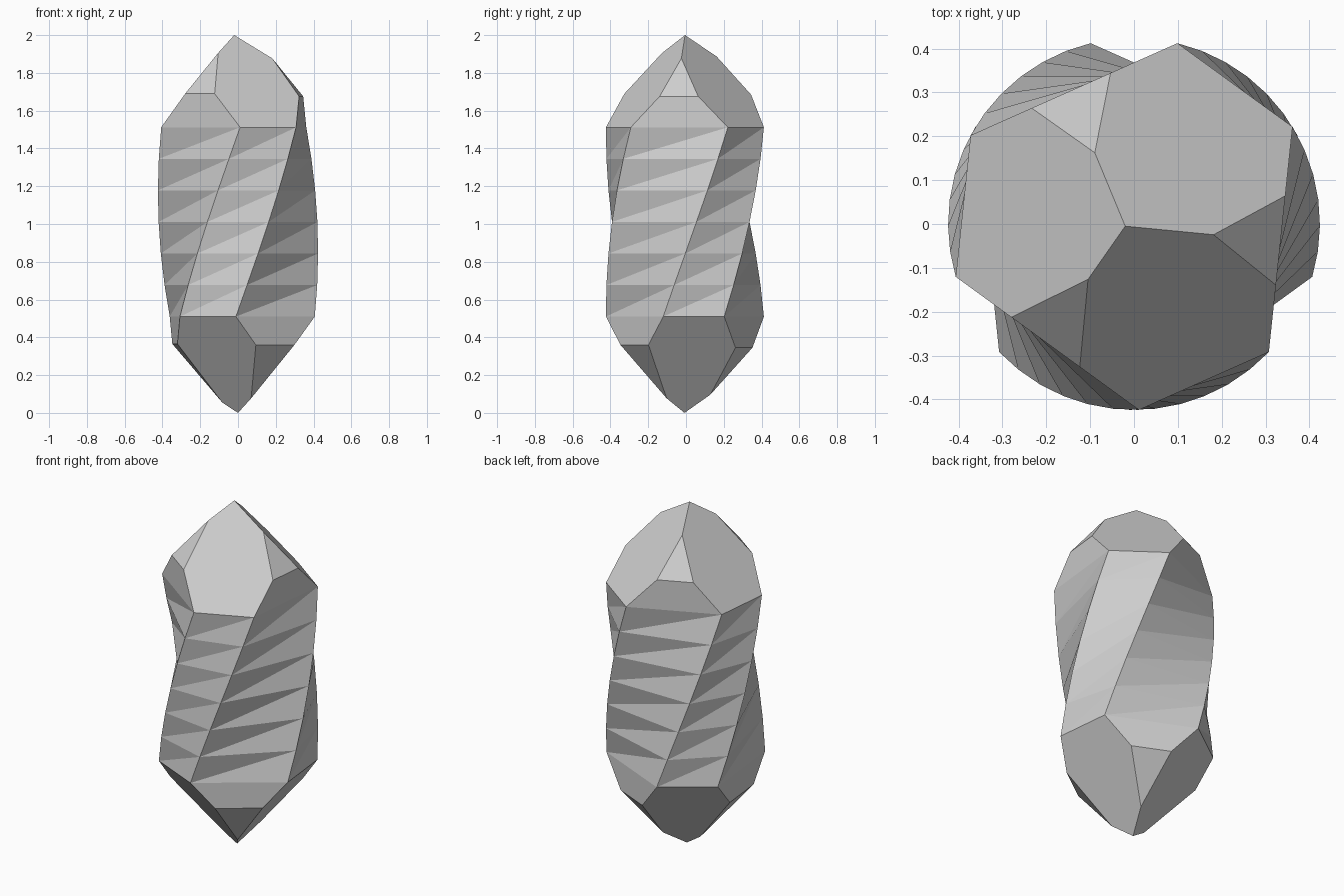
import bpy, bmesh, math
from itertools import combinations
from mathutils import Vector, Matrix

if "Cube" in bpy.data.objects:
    bpy.data.objects.remove(bpy.data.objects["Cube"])

R = 0.424                # corner radius of the six-sided section
HALF = math.radians(22.5)  # half angle of each narrow side
Z0, Z1, STEPS = 0.51, 1.512, 6
START, TWIST = 6.0, 48.0   # direction of first narrow side, total twist


def direction(deg):
    a = math.radians(deg)
    return Vector((math.cos(a), math.sin(a), 0))


def ring(t):
    pts = []
    for k in range(3):
        c = math.radians(START + TWIST * t + 120 * k)
        for a in (c - HALF, c + HALF):
            pts.append(Vector((R * math.cos(a), R * math.sin(a), Z0 + (Z1 - Z0) * t)))
    return pts


def tip(bm, base_deg, z, apex, minors, s):
    """Quartz-like point: three large facets, three small ones, s = up/down."""
    near, far = R * math.cos(HALF), R * math.cos(math.radians(60) - HALF)
    planes = [(Vector((0, 0, z)), Vector((0, 0, -s)))]
    for k in range(3):
        # large facet from the narrow side up to the apex
        d = direction(base_deg + 120 * k)
        p = d * near + Vector((0, 0, z))
        n = Vector((-d.y, d.x, 0)).cross(Vector(apex) - p)
        if n.dot(d) < 0:
            n.negate()
        planes.append((p, n.normalized()))
        # wide upright side and the small facet above it
        d = direction(base_deg + 60 + 120 * k)
        zb, slope = minors[k]
        planes.append((d * far, d))
        planes.append((d * far + Vector((0, 0, zb)), (d * slope + Vector((0, 0, s))).normalized()))
    pts = []
    for trio in combinations(planes, 3):
        m = Matrix([n for _, n in trio])
        if abs(m.determinant()) < 1e-4:
            continue
        x = m.inverted() @ Vector([p.dot(n) for p, n in trio])
        inside = all((x - p).dot(n) < 1e-4 for p, n in planes)
        if inside and all((x - q).length > 1e-3 for q in pts):
            pts.append(x)
    verts = [bm.verts.new(p) for p in pts]
    bmesh.ops.convex_hull(bm, input=verts)
    base = [f for f in bm.faces if all(abs(v.co.z - z) < 1e-3 for v in f.verts)]
    bmesh.ops.delete(bm, geom=base, context='FACES')


bm = bmesh.new()
# upper and lower points
tip(bm, START + TWIST, Z1, (-0.02, -0.005, 2.0),
    [(1.685, 1.33), (1.69, 1.25), (1.676, 1.31)], 1)
tip(bm, START, Z0, (0.0, -0.008, 0.0),
    [(0.345, 1.28), (0.365, 1.23), (0.36, 1.33)], -1)
bmesh.ops.dissolve_limit(bm, angle_limit=math.radians(1), verts=bm.verts[:], edges=bm.edges[:])

# twisted body
rings = [[bm.verts.new(p) for p in ring(i / STEPS)] for i in range(STEPS + 1)]
for lo, hi in zip(rings, rings[1:]):
    for j in range(6):
        k = (j + 1) % 6
        bm.faces.new((lo[j], lo[k], hi[k]))
        bm.faces.new((lo[j], hi[k], hi[j]))
bmesh.ops.remove_doubles(bm, verts=bm.verts[:], dist=0.002)
bmesh.ops.recalc_face_normals(bm, faces=bm.faces[:])

mesh = bpy.data.meshes.new("twisted_crystal")
bm.to_mesh(mesh)
bm.free()
crystal = bpy.data.objects.new("twisted_crystal", mesh)
bpy.context.collection.objects.link(crystal)
grey = bpy.data.materials.new("light_grey")
grey.diffuse_color = (0.62, 0.62, 0.62, 1)
grey.use_nodes = True
grey.node_tree.nodes["Principled BSDF"].inputs["Base Color"].default_value = grey.diffuse_color
mesh.materials.append(grey)
